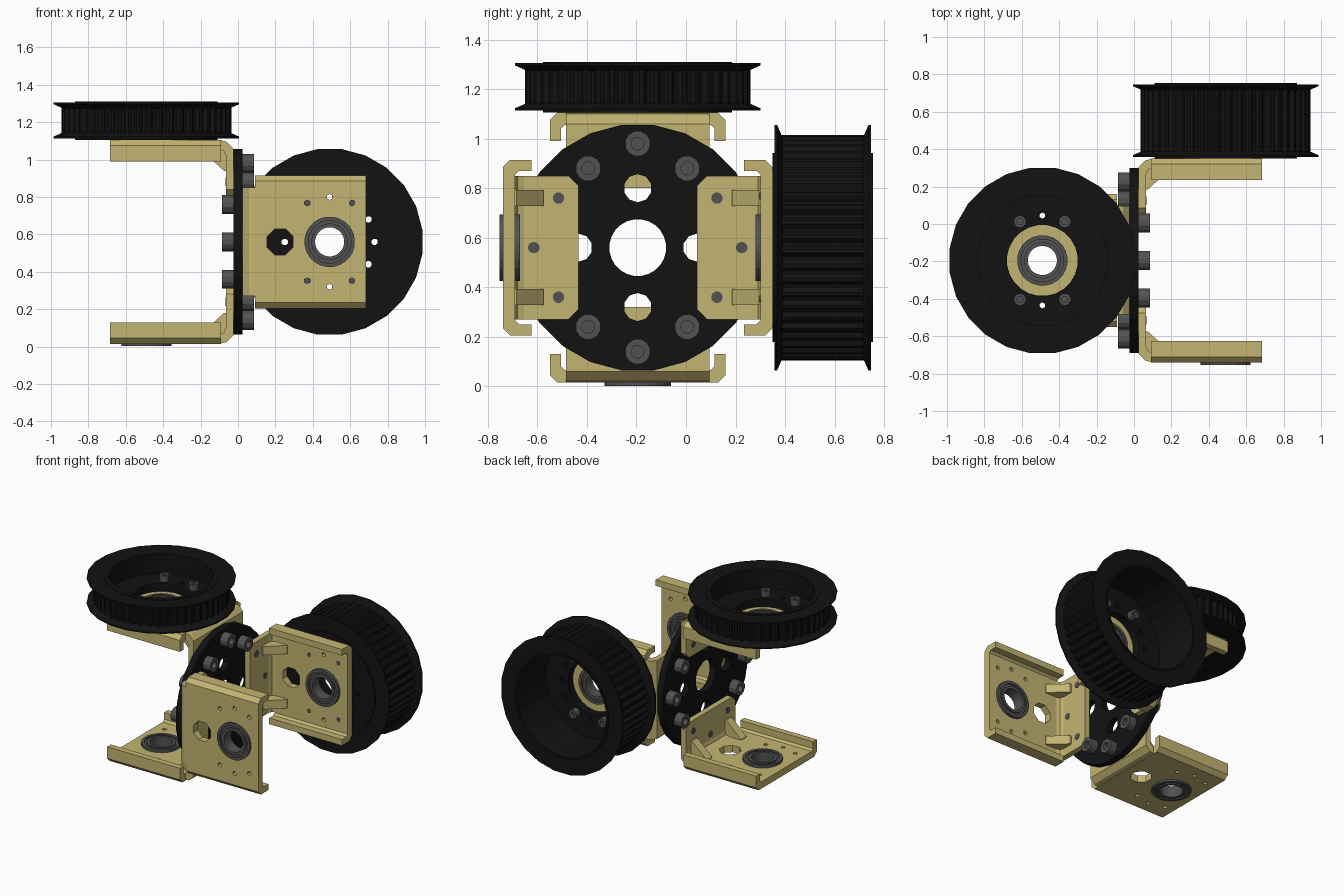
import bpy, bmesh
from math import sin, cos, pi, radians
from mathutils import Vector

if "Cube" in bpy.data.objects:
    bpy.data.objects.remove(bpy.data.objects["Cube"])

def material(name, rgb):
    m = bpy.data.materials.new(name)
    m.diffuse_color = (*rgb, 1)
    m.use_nodes = True
    m.node_tree.nodes["Principled BSDF"].inputs["Base Color"].default_value = m.diffuse_color
    return m

TAN = material("tan_bracket", (0.55, 0.46, 0.17))
BLACK = material("black_plastic", (0.006, 0.006, 0.006))
STEEL = material("dark_steel", (0.085, 0.085, 0.085))
C = Vector((0, -0.195, 0.56))          # centre of the joint disc
X, Y, Z = Vector((1, 0, 0)), Vector((0, 1, 0)), Vector((0, 0, 1))


def frame(o, p, q, h):
    return lambda a, b, c: o + p * a + q * b + h * c


def prism(bm, pts, lo, hi, f):
    """Extrude a flat outline along the third axis of frame f."""
    a = [bm.verts.new(f(x, y, lo)) for x, y in pts]
    b = [bm.verts.new(f(x, y, hi)) for x, y in pts]
    bm.faces.new(a)
    bm.faces.new(b)
    for i in range(len(pts)):
        j = (i + 1) % len(pts)
        bm.faces.new((a[i], a[j], b[j], b[i]))


def lathe(bm, prof, n, f, cx=0, cy=0, tooth=0):
    """Spin a closed (radius, height) profile; tooth cuts grooves in the rim."""
    rings = []
    for i in range(n):
        t = 2 * pi * (i + 0.5) / n
        row = []
        for r, h in prof:
            if tooth and r > 0.44 and i % 4 < 2:
                r -= tooth
            row.append(bm.verts.new(f(cx + r * cos(t), cy + r * sin(t), h)))
        rings.append(row)
    m = len(prof)
    for i in range(n):
        a, b = rings[i], rings[(i + 1) % n]
        for k in range(m):
            l = (k + 1) % m
            if prof[k][0] == 0 and prof[l][0] == 0:
                continue
            bm.faces.new((a[k], a[l], b[l], b[k]))
    bmesh.ops.remove_doubles(bm, verts=[v for row in rings for v in row], dist=1e-6)


def circle(cx, cy, r, n):
    return [(cx + r * cos(2 * pi * (i + .5) / n), cy + r * sin(2 * pi * (i + .5) / n)) for i in range(n)]


def finish(bm, name, mat):
    bmesh.ops.dissolve_degenerate(bm, dist=1e-6, edges=bm.edges)
    bmesh.ops.recalc_face_normals(bm, faces=bm.faces)
    me = bpy.data.meshes.new(name)
    bm.to_mesh(me)
    bm.free()
    ob = bpy.data.objects.new(name, me)
    bpy.context.collection.objects.link(ob)
    if mat:
        me.materials.append(mat)
    return ob


def drill(ob, holes, lo, hi, f):
    """Cut round holes (x, y, radius, sides) through an object."""
    bm = bmesh.new()
    for x, y, r, n in holes:
        prism(bm, circle(x, y, r, n), lo, hi, f)
    cut = finish(bm, "hole_cutter", None)
    cut.hide_render = True
    mod = ob.modifiers.new("holes", 'BOOLEAN')
    mod.operation, mod.solver, mod.object = 'DIFFERENCE', 'EXACT', cut
    bpy.context.view_layer.update()
    me = bpy.data.meshes.new_from_object(ob.evaluated_get(bpy.context.evaluated_depsgraph_get()))
    ob.modifiers.clear()
    ob.data = me
    me.materials.clear()
    me.materials.append(BLACK if "bracket" not in ob.name else TAN)
    bpy.data.objects.remove(cut)


def polar(r, deg):
    return r * cos(radians(deg)), r * sin(radians(deg))


def screw(bm, f, x, y, r, h, base, length):
    lathe(bm, [(0, base - length), (r * .45, base - length), (r * .45, base), (r, base), (r, base + h),
               (r * .5, base + h), (r * .5, base + h * .45), (0, base + h * .45)], 12, f, x, y)


def bracket(name, u, v):
    w = u.cross(v)
    # foot plate, bend and gussets
    bm = bmesh.new()
    prism(bm, [(-.29, .5), (-.29, .28), (-.25, .24), (.25, .24), (.29, .28), (.29, .5)], .025, .065, frame(C, w, v, u))
    side = frame(C, u, v, w)
    prism(bm, [(.025, .46), (.065, .46), (.075, .485), (.1, .495), (.1, .545), (.06, .535), (.025, .5)], -.29, .29, side)
    for s in (-.2, .2):
        prism(bm, [(.06, .38), (.06, .505), (.195, .505), (.195, .49), (.075, .38)], s - .032, s + .032, side)
    finish(bm, name + "_foot", TAN)
    # channel arm with lips
    half = [(.31, .43), (.355, .43), (.355, .515), (.325, .545)]
    inner = [(-.295, .495), (.295, .495), (.31, .48)]
    bm = bmesh.new()
    prism(bm, inner + half + [(-a, b) for a, b in reversed(half)] + [(-.31, .48)], .09, .685, frame(C, w, v, u))
    arm = finish(bm, name + "_bracket_arm", TAN)
    face = frame(C + u * .49 + v * .545, u, w, v)
    small = [polar(.24, a) for a in (60, 90, 120, 240, 270, 300)]
    drill(arm, [(0, 0, .128, 24), (-.265, 0, .075, 8)] + [(x, y, .016, 6) for x, y in small], -.1, .05, face)
    # bearing with grooved faces
    bm = bmesh.new()
    lathe(bm, [(.078, -.07), (.098, -.07), (.098, -.06), (.114, -.06), (.114, -.07), (.135, -.07), (.135, .013),
               (.114, .013), (.114, .004), (.098, .004), (.098, .013), (.078, .013)], 24, face)
    finish(bm, name + "_bearing", STEEL)
    # three screws clamp the foot from the other side of the disc
    bm = bmesh.new()
    for a, b in ((0, .42), (.2, .32), (-.2, .32)):
        screw(bm, frame(C, w, v, -u), a, b, .052, .06, .025, .093)
    finish(bm, name + "_screws", STEEL)
    return face


def pulley(name, f, width, opening, hole_angles):
    # hollow hub with a web at the bracket side
    bm = bmesh.new()
    lathe(bm, [(.19, 0), (.385, 0), (.385, width), (opening, width), (opening, .06), (.19, .06)], 24, f)
    hub = finish(bm, name + "_hub", BLACK)
    drill(hub, [(*polar(.24, a), .018, 8) for a in hole_angles], -.05, .1, f)
    # toothed belt track
    bm = bmesh.new()
    lathe(bm, [(.37, .03), (.455, .03), (.455, width - .03), (.37, width - .03)], 192, f, tooth=.018)
    finish(bm, name + "_teeth", BLACK)
    # flared flanges
    bm = bmesh.new()
    ring = [(.375, .008), (.5, .008), (.5, .018), (.45, .04), (.375, .04)]
    lathe(bm, ring, 24, f)
    lathe(bm, [(r, width - h + (.004 if width < .3 else 0)) for r, h in ring], 24, f)
    finish(bm, name + "_flanges", BLACK)
    bm = bmesh.new()
    for a in (60, 120, 240, 300):
        screw(bm, f, *polar(.24, a), .033, .045, .06, .113)
    finish(bm, name + "_screws", STEEL)


# central joint disc
disc_frame = frame(C, Y, Z, X)
bm = bmesh.new()
lathe(bm, [(.115, -.024), (.5, -.024), (.5, .024), (.115, .024)], 24, disc_frame)
disc = finish(bm, "joint_disc", BLACK)
drill(disc, [(*polar(.24, a), .057, 10) for a in (0, 90, 180, 270)], -.1, .1, disc_frame)

# four brackets: two on each side of the disc, turned a quarter
bracket("front", X, -Y)
back_face = bracket("back", X, Y)
bracket("lower", -X, -Z)
top_face = bracket("upper", -X, Z)

pulley("narrow_pulley", top_face, .205, .35, (90, 270))
pulley("wide_pulley", back_face, .405, .37, (0, 30, 90, 150, 180, 210, 270, 330))
